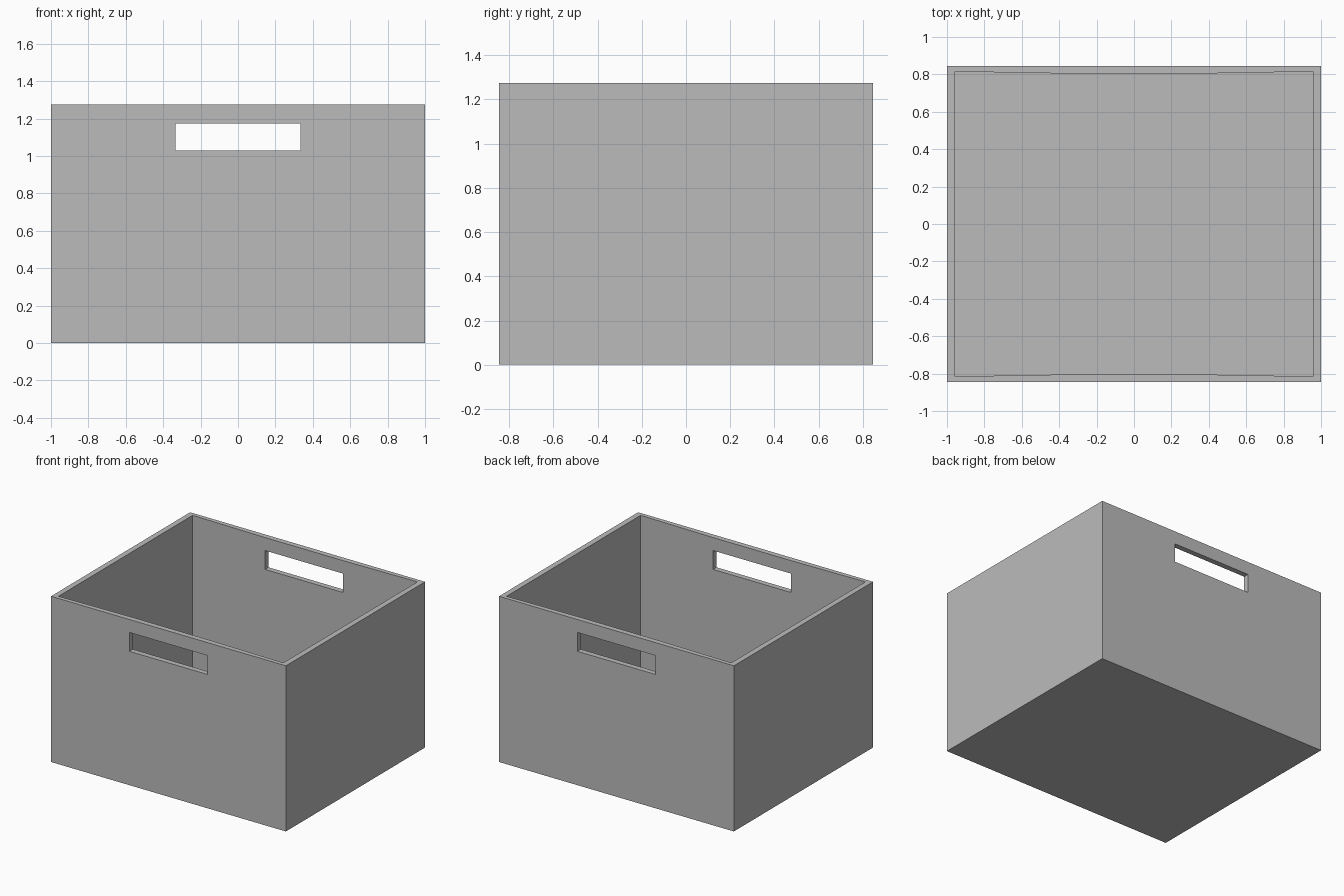
import bpy
import bmesh

default = bpy.data.objects.get("Cube")
if default:
    bpy.data.objects.remove(default, do_unlink=True)

# Overall sizes
HALF_X, HALF_Y, HEIGHT = 1.0, 0.846, 1.275
INNER_X, FLOOR = 0.957, 0.043
CORNER_Y, MIDDLE_Y = 0.815, 0.804
SLOT_HALF, SLOT_LOW, SLOT_HIGH = 0.333, 1.03, 1.175

grey = bpy.data.materials.new("plain grey")
grey.use_nodes = True
colour = (0.5, 0.5, 0.5, 1)
grey.diffuse_color = colour
grey.node_tree.nodes["Principled BSDF"].inputs["Base Color"].default_value = colour


def prism(name, outline, low, high):
    """Extrude a plan outline between two heights."""
    bm = bmesh.new()
    base = bm.faces.new([bm.verts.new((x, y, low)) for x, y in outline])
    top = bmesh.ops.extrude_face_region(bm, geom=[base])["geom"]
    verts = [v for v in top if isinstance(v, bmesh.types.BMVert)]
    bmesh.ops.translate(bm, verts=verts, vec=(0, 0, high - low))
    bmesh.ops.recalc_face_normals(bm, faces=bm.faces)
    mesh = bpy.data.meshes.new(name)
    bm.to_mesh(mesh)
    bm.free()
    mesh.materials.append(grey)
    obj = bpy.data.objects.new(name, mesh)
    bpy.context.collection.objects.link(obj)
    return obj


def rectangle(x, y):
    return [(-x, -y), (x, -y), (x, y), (-x, y)]


# Open storage box
box = prism("storage_box", rectangle(HALF_X, HALF_Y), 0, HEIGHT)

# Cavity whose front and back walls thicken toward the handles
half = [(-INNER_X, -CORNER_Y), (-SLOT_HALF, -MIDDLE_Y),
        (SLOT_HALF, -MIDDLE_Y), (INNER_X, -CORNER_Y)]
cavity = prism("cavity_cutter", half + [(-x, -y) for x, y in half], FLOOR, HEIGHT + 0.2)

# Handle slot running through both walls
slot = prism("handle_cutter", rectangle(SLOT_HALF, HALF_Y + 0.2), SLOT_LOW, SLOT_HIGH)

for cutter in (cavity, slot):
    cut = box.modifiers.new(cutter.name, "BOOLEAN")
    cut.operation = "DIFFERENCE"
    cut.solver = "EXACT"
    cut.object = cutter

# Apply the cuts and remove the cutters
bpy.context.view_layer.update()
evaluated = box.evaluated_get(bpy.context.evaluated_depsgraph_get())
result = bpy.data.meshes.new_from_object(evaluated)
box.modifiers.clear()
box.data = result
for cutter in (cavity, slot):
    bpy.data.objects.remove(cutter, do_unlink=True)
